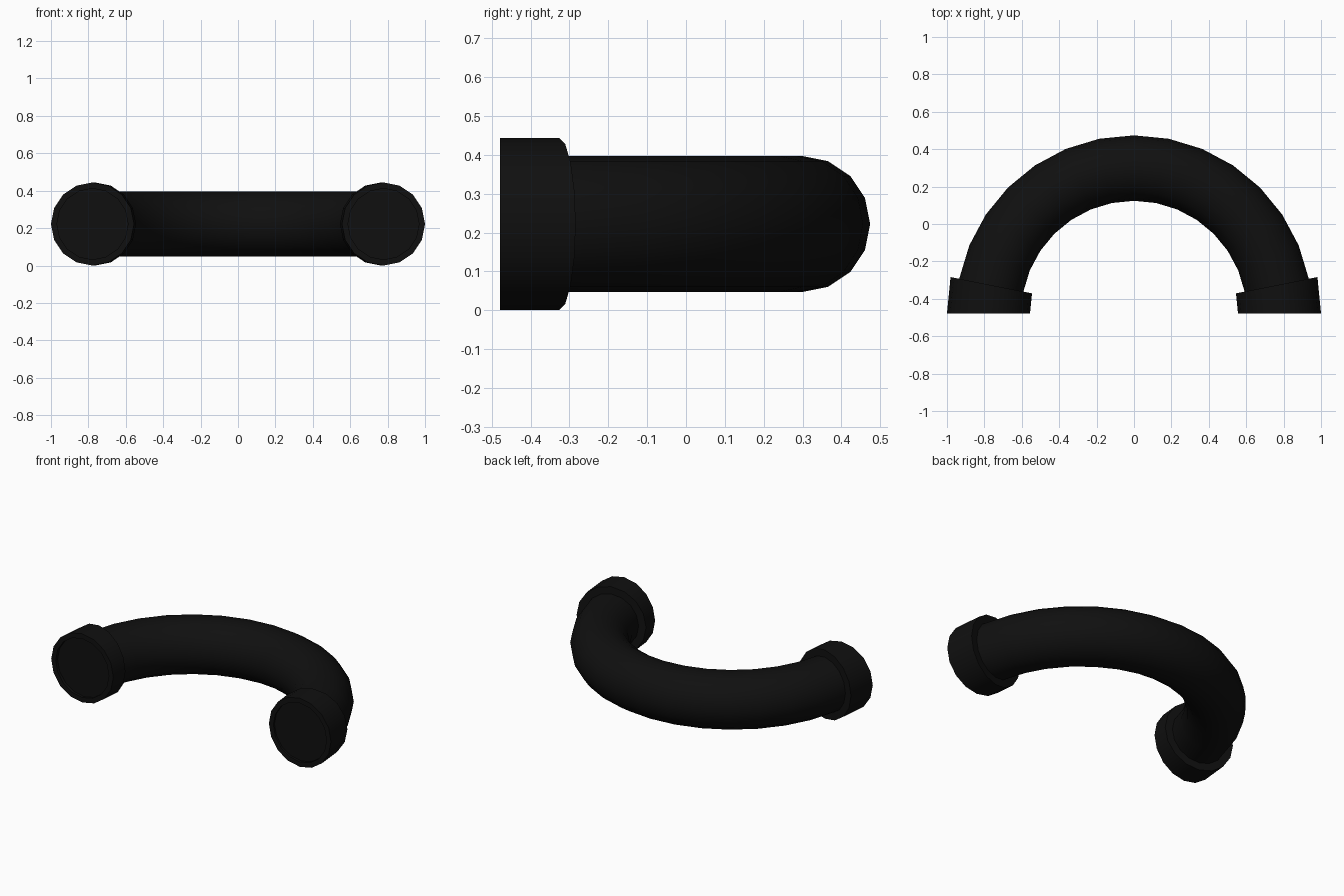
import bpy, bmesh, math
from mathutils import Vector

cube = bpy.data.objects.get("Cube")
if cube:
    bpy.data.objects.remove(cube, do_unlink=True)

SIDES = 16
STEP = math.pi / 16          # bend angle between rings
BEND = 0.778                 # bend radius of the centre line
CENTRE = Vector((0, -0.479, 0.222))
PIPE_R, COLLAR_R, MOUTH_R = 0.175, 0.222, 0.19

black = bpy.data.materials.new("matte_black")
black.use_nodes = True
black.diffuse_color = (0.005, 0.005, 0.005, 1)
bsdf = black.node_tree.nodes["Principled BSDF"]
bsdf.inputs["Base Color"].default_value = black.diffuse_color
bsdf.inputs["Roughness"].default_value = 0.7


def sweep(name, rings, capped):
    """Join circles of (bend angle, radius) along the half-circle bend."""
    bm = bmesh.new()
    loops = []
    for angle, radius in rings:
        outward = Vector((math.cos(angle), math.sin(angle), 0))
        loop = []
        for i in range(SIDES):
            t = math.tau * i / SIDES
            p = CENTRE + outward * (BEND + radius * math.cos(t))
            p.z += radius * math.sin(t)
            loop.append(bm.verts.new(p))
        loops.append(loop)
    for a, b in zip(loops, loops[1:]):
        for i in range(SIDES):
            j = (i + 1) % SIDES
            bm.faces.new((a[i], a[j], b[j], b[i]))
    if capped:
        bm.faces.new(loops[0])
        bm.faces.new(loops[-1])
    bmesh.ops.recalc_face_normals(bm, faces=bm.faces)
    mesh = bpy.data.meshes.new(name)
    bm.to_mesh(mesh)
    bm.free()
    mesh.materials.append(black)
    obj = bpy.data.objects.new(name, mesh)
    bpy.context.collection.objects.link(obj)
    bpy.ops.object.select_all(action='DESELECT')
    obj.select_set(True)
    bpy.context.view_layer.objects.active = obj
    bpy.ops.object.shade_smooth_by_angle(angle=math.radians(35))


# Curved pipe between the collars
sweep("curved_pipe", [(STEP * k, PIPE_R) for k in range(1, 16)], True)

# End collars, each with a shallow recessed mouth
collar = [(0.02, MOUTH_R), (0, MOUTH_R), (0, COLLAR_R), (STEP, COLLAR_R), (STEP, PIPE_R)]
sweep("left_collar", collar, True)
sweep("right_collar", [(math.pi - a, r) for a, r in collar], True)
